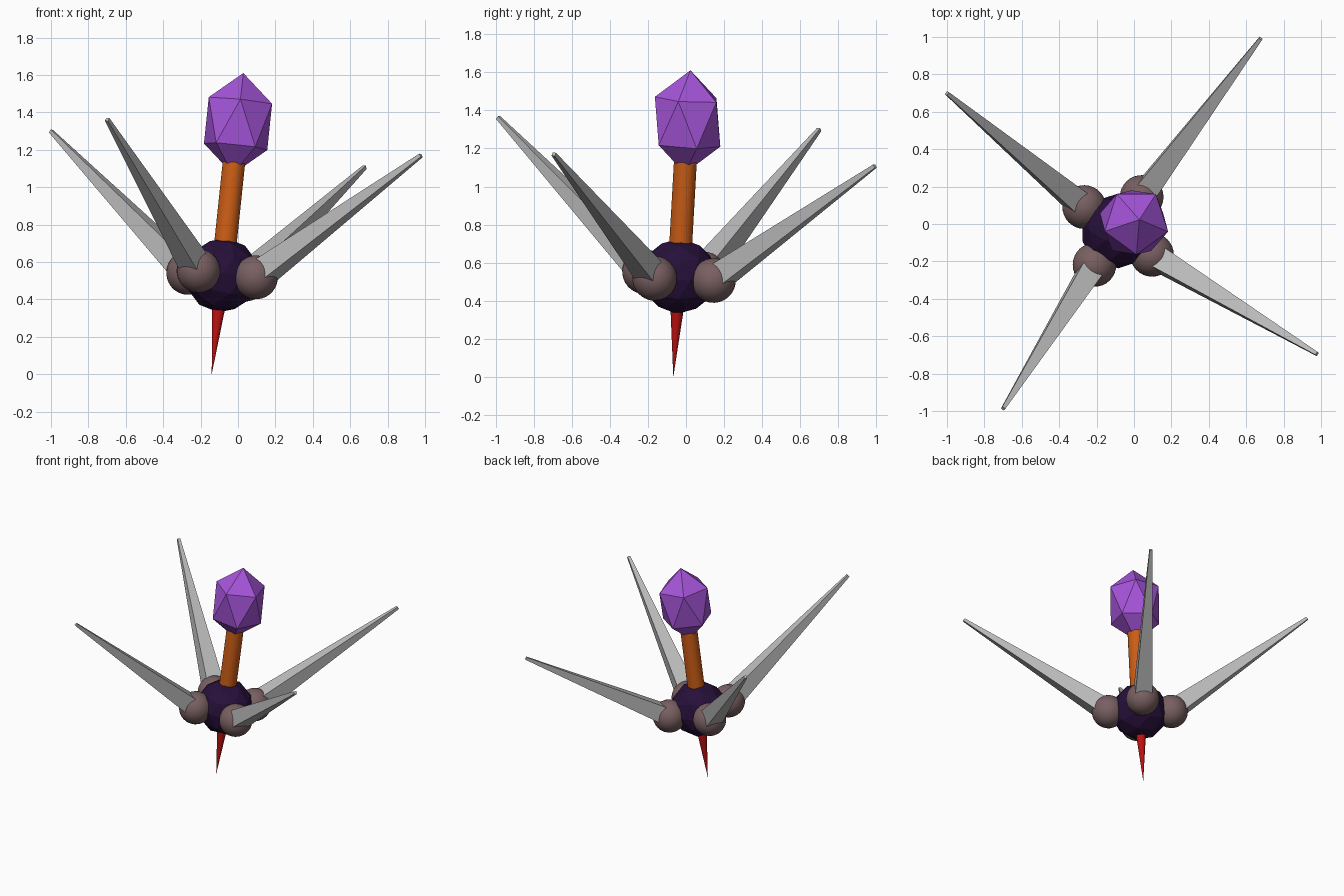
import bpy, bmesh, math
from mathutils import Matrix, Vector

if "Cube" in bpy.data.objects:
    bpy.data.objects.remove(bpy.data.objects["Cube"])

# Tilted frame: origin at the body centre, local z along the leaning stem
AXIS = Vector((0.105, 0.056, 1)).normalized()
FRAME = (Matrix.Translation((-0.085, -0.037, 0.53))
         @ Vector((0, 0, 1)).rotation_difference(AXIS).to_matrix().to_4x4())


def material(name, rgb):
    m = bpy.data.materials.new(name)
    m.diffuse_color = (*rgb, 1)
    m.use_nodes = True
    m.node_tree.nodes["Principled BSDF"].inputs["Base Color"].default_value = m.diffuse_color
    return m


purple = material("crystal purple", (0.38, 0.09, 0.70))
orange = material("stem orange", (0.60, 0.11, 0.008))
dark = material("body dark violet", (0.02, 0.005, 0.042))
red = material("spike red", (0.52, 0.006, 0.006))
brown = material("joint brown", (0.19, 0.115, 0.12))
grey = material("leg grey", (0.50, 0.50, 0.50))


def finish(bm, name, mat, local, smooth=False):
    bm.transform(FRAME @ local)
    me = bpy.data.meshes.new(name)
    for f in bm.faces:
        f.smooth = smooth
    bm.to_mesh(me)
    bm.free()
    me.materials.append(mat)
    ob = bpy.data.objects.new(name, me)
    bpy.context.collection.objects.link(ob)
    return ob


def ico(name, mat, sub, local):
    bm = bmesh.new()
    bmesh.ops.create_icosphere(bm, subdivisions=sub, radius=1)
    finish(bm, name, mat, local)


def cone(name, mat, sides, r1, r2, length, local):
    # runs from local z = 0 to z = length
    bm = bmesh.new()
    bmesh.ops.create_cone(bm, cap_ends=True, segments=sides,
                          radius1=r1, radius2=r2, depth=length)
    finish(bm, name, mat, local @ Matrix.Translation((0, 0, length / 2)))


# Body, stem, crystal and spike along the axis
ico("body", dark, 2, Matrix.Scale(0.2, 4))
cone("stem", orange, 32, 0.06, 0.06, 0.62, Matrix())
ico("crystal", purple, 1, Matrix.Translation((0, 0, 0.816))
    @ Matrix.Rotation(math.radians(-18), 4, 'Z')
    @ Matrix.Diagonal((0.2, 0.2, 0.272, 1)))
cone("spike", red, 32, 0.042, 0.0, 0.534 - 0.1,
     Matrix.Translation((0, 0, -0.1)) @ Matrix.Rotation(math.pi, 4, 'X'))

# Four round joints with square tapering legs
for i in range(4):
    turn = Matrix.Rotation(math.radians(-35 + 90 * i), 4, 'Z')
    root = turn @ Matrix.Translation((0.222, 0, 0))
    bm = bmesh.new()
    bmesh.ops.create_uvsphere(bm, u_segments=32, v_segments=16, radius=0.117)
    finish(bm, f"joint_{i + 1}", brown, root, smooth=True)
    rise, reach = 0.71, 0.99
    pitch = math.atan2(reach, rise)
    cone(f"leg_{i + 1}", grey, 4, 0.09, 0.014, math.hypot(rise, reach),
         root @ Matrix.Rotation(pitch, 4, 'Y') @ Matrix.Rotation(math.pi / 4, 4, 'Z'))
